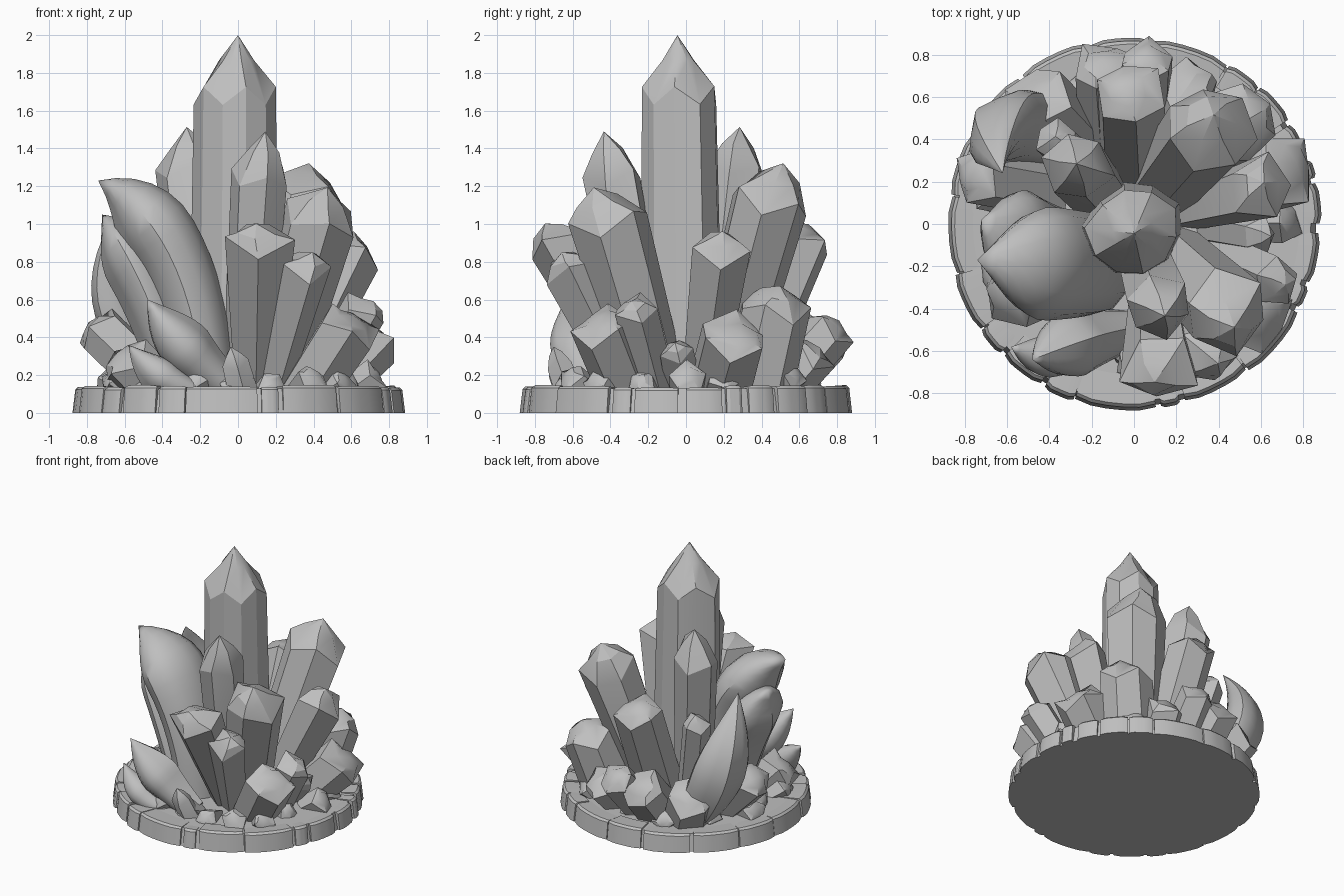
import bpy, bmesh, math, random
from mathutils import Vector, Matrix

random.seed(4)
cube = bpy.data.objects.get("Cube")
if cube:
    bpy.data.objects.remove(cube, do_unlink=True)

stone = bpy.data.materials.new("stone_grey")
stone.use_nodes = True
GREY = (0.52, 0.52, 0.52, 1)
stone.diffuse_color = GREY
stone.node_tree.nodes["Principled BSDF"].inputs["Base Color"].default_value = GREY


def finish(name, bm, smooth):
    # keep every part above the ground
    for v in bm.verts:
        v.co.z = max(v.co.z, 0)
    bmesh.ops.recalc_face_normals(bm, faces=bm.faces)
    mesh = bpy.data.meshes.new(name)
    bm.to_mesh(mesh)
    bm.free()
    mesh.materials.append(stone)
    obj = bpy.data.objects.new(name, mesh)
    bpy.context.collection.objects.link(obj)
    bpy.ops.object.select_all(action="DESELECT")
    obj.select_set(True)
    bpy.context.view_layer.objects.active = obj
    bpy.ops.object.shade_smooth_by_angle(angle=math.radians(smooth))


def loft(bm, rings):
    """Skin a list of vertex rings; a one-vertex ring makes a point."""
    for low, high in zip(rings, rings[1:]):
        n = len(low)
        for i in range(n):
            j = (i + 1) % n
            if len(high) == 1:
                bm.faces.new((low[i], low[j], high[0]))
            else:
                bm.faces.new((low[i], low[j], high[j], high[i]))
    bm.faces.new(rings[0][::-1])


def crystal(name, base, tip, r, r_base, cap, sides=6, zigzag=0.2, lean=0.3, blunt=0.55):
    """Prism widening from base to a zigzag shoulder under a pointed cap."""
    base, tip = Vector(base), Vector(tip)
    turn = (tip - base).to_track_quat("Z", "Y").to_matrix()
    length = (tip - base).length
    spin = random.uniform(0, math.pi)
    wobble = [random.uniform(0.9, 1.1) for _ in range(sides)]
    off = Vector((random.uniform(-1, 1), random.uniform(-1, 1), 0)) * r * lean
    bm = bmesh.new()
    rings = []
    # base ring, shoulder ring, and a facet ring just below the point
    for radius, height, zig, shift in ((r_base, 0, 0, 0), (r, length - cap, zigzag * r, 0),
                                       (r * blunt, length - cap * 0.42, 0, 0.5)):
        ring = []
        for i in range(sides):
            a = spin + math.tau * i / sides
            p = Vector((math.cos(a), math.sin(a), 0)) * radius * wobble[i] + off * shift
            p.z = height + zig * (1 if i % 2 else -1)
            ring.append(bm.verts.new(base + turn @ p))
        rings.append(ring)
    rings.append([bm.verts.new(tip + turn @ (off * 0.5))])
    loft(bm, rings)
    finish(name, bm, 25)


def blade(name, base, bend, tip, width, thick, side, peak=0.5, root=0.6):
    """Curved horn with a ridged, lens-shaped section along a bent path."""
    base, bend, tip, side = map(Vector, (base, bend, tip, side))
    bm = bmesh.new()
    rings = []
    steps, n = 14, 12
    for s in range(steps):
        t = s / steps
        centre = base * (1 - t) ** 2 + bend * 2 * t * (1 - t) + tip * t * t
        along = ((bend - base) * (1 - t) + (tip - bend) * t).normalized()
        across = (side - along * side.dot(along)).normalized()
        out = along.cross(across)
        swell = root + (1 - root) * t / peak if t < peak else math.cos(
            (t - peak) / (1 - peak) * math.pi / 2)
        ring = []
        for i in range(n):
            a = math.tau * i / n
            k = 1.25 if i == n // 4 else 1
            ring.append(bm.verts.new(centre + swell * (
                across * math.cos(a) * width + out * math.sin(a) * thick * k)))
        rings.append(ring)
    rings.append([bm.verts.new(tip)])
    loft(bm, rings)
    finish(name, bm, 40)


# Round floor slab
bm = bmesh.new()
bmesh.ops.create_cone(bm, cap_ends=True, segments=64, radius1=0.86, radius2=0.835,
                      depth=0.13, matrix=Matrix.Translation((0, 0, 0.065)))
finish("floor_slab", bm, 30)

# Rim of uneven curved stone blocks
angle = 0.0
index = 0
while angle < math.tau - 0.05:
    span = min(random.uniform(0.14, 0.5), math.tau - angle)
    gap = random.choice((0.006, 0.012, 0.05))
    outer = random.uniform(0.876, 0.89)
    inner = random.uniform(0.7, 0.76)
    top = random.uniform(0.134, 0.148)
    bm = bmesh.new()
    steps = 5
    rows = []
    for s in range(steps + 1):
        a = angle + gap / 2 + (span - gap) * s / steps
        chip = 0.01 if s in (0, steps) else 0
        profile = ((inner, 0), (outer - chip, 0), (outer - 0.015 - chip, top - 0.015),
                   (outer - 0.03 - chip, top - chip * 0.4), (inner, top - 0.01))
        rows.append([bm.verts.new((r * math.cos(a), r * math.sin(a), z)) for r, z in profile])
    loft(bm, rows)
    bm.faces.new(rows[-1])
    finish(f"rim_block_{index}", bm, 30)
    angle += span
    index += 1

# Central pillar
crystal("main_crystal", (0, -0.025, 0.08), (0, -0.045, 2.0), 0.215, 0.24, 0.32, 10, 0.22, 0, 0.43)

# Tall crystals: base, tip, shoulder radius, base radius, cap length, sides
tall = {
    "back_right_tall": ((-0.15, 0.13, 0.1), (-0.29, 0.3, 1.51), 0.165, 0.14, 0.24, 6),
    "front_tall": ((0.04, -0.17, 0.1), (0.13, -0.44, 1.49), 0.16, 0.13, 0.25, 6),
    "back_left_tall": ((0.13, 0.17, 0.1), (0.40, 0.50, 1.32), 0.225, 0.18, 0.2, 7),
    "front_left_tall": ((0.17, -0.15, 0.1), (0.48, -0.46, 1.2), 0.2, 0.16, 0.18, 6),
    "back_crystal": ((0, 0.27, 0.1), (-0.02, 0.65, 1.0), 0.16, 0.16, 0.08, 6),
    "left_crystal": ((0.25, 0.07, 0.1), (0.64, 0.18, 0.95), 0.16, 0.11, 0.1, 5),
    "front_crystal": ((0.1, -0.25, 0.1), (0.12, -0.73, 1.01), 0.18, 0.11, 0.1, 5),
    "front_left_crystal": ((0.17, -0.28, 0.1), (0.37, -0.65, 0.86), 0.15, 0.1, 0.09, 5),
    "back_right_crystal": ((-0.2, 0.25, 0.1), (-0.38, 0.41, 0.92), 0.1, 0.1, 0.08, 6),
}
for name, spec in tall.items():
    crystal(name, *spec)

# Curved blades on the right side
blade("large_blade", (-0.15, -0.19, 0.08), (-0.24, -0.2, 1.04), (-0.74, -0.17, 1.23),
      0.27, 0.18, (0.1, 1, 0), 0.6, 0.85)
blade("wide_blade", (-0.28, -0.14, 0.08), (-0.48, -0.13, 0.8), (-0.72, 0.02, 1.05),
      0.24, 0.14, (0.1, 1, 0), 0.6, 0.8)
blade("back_blade", (-0.3, 0.4, 0.08), (-0.76, 0.58, 0.55), (-0.62, 0.24, 1.1),
      0.2, 0.13, (0.8, 1, 0), 0.45, 0.8)
blade("front_blade", (-0.02, -0.5, 0.1), (-0.3, -0.55, 0.3), (-0.48, -0.64, 0.6),
      0.16, 0.13, (0.3, -1, 0), 0.5)
blade("front_low_blade", (-0.2, -0.6, 0.1), (-0.4, -0.66, 0.15), (-0.58, -0.58, 0.36),
      0.1, 0.09, (0, 1, 0), 0.5)

# Low chunky crystals around the rim
low = {
    "low_right": ((-0.4, 0.16, 0.1), (-0.79, 0.23, 0.48), 0.14, 0.14, 0.06, 6),
    "low_front_left": ((0.35, -0.3, 0.08), (0.62, -0.47, 0.5), 0.17, 0.16, 0.05, 6),
    "low_left": ((0.42, 0.17, 0.08), (0.76, 0.26, 0.44), 0.18, 0.18, 0.05, 6),
    "mid_left": ((0.4, -0.15, 0.08), (0.7, -0.29, 0.6), 0.12, 0.11, 0.06, 5),
    "low_back_left": ((0.36, 0.36, 0.08), (0.52, 0.5, 0.68), 0.19, 0.2, 0.12, 7),
    "low_back": ((0.02, 0.45, 0.08), (0.06, 0.81, 0.49), 0.13, 0.15, 0.06, 6),
    "low_back_wide": ((-0.1, 0.45, 0.08), (-0.13, 0.78, 0.45), 0.16, 0.17, 0.06, 6),
    "low_back_right": ((-0.3, 0.42, 0.08), (-0.48, 0.62, 0.42), 0.17, 0.18, 0.06, 6),
    "low_right_front": ((-0.4, -0.25, 0.08), (-0.62, -0.36, 0.33), 0.16, 0.17, 0.06, 6),
    "low_side": ((0.35, 0.0, 0.08), (0.64, -0.06, 0.38), 0.09, 0.1, 0.07, 5),
    "back_spike": ((0.2, 0.45, 0.08), (0.27, 0.7, 0.36), 0.15, 0.16, 0.06, 5),
    "front_pebble": ((0.03, -0.6, 0.08), (-0.04, -0.7, 0.35), 0.07, 0.08, 0.1, 5),
}
for name, spec in low.items():
    crystal(name, *spec)

# Small shards scattered between the large crystals
for i in range(20):
    a = math.tau * (i + random.uniform(-0.3, 0.3)) / 20
    r = random.uniform(0.58, 0.68)
    out = Vector((math.cos(a), math.sin(a), 0))
    crystal(f"shard_{i}", out * (r - 0.1) + Vector((0, 0, 0.08)),
            out * (r + 0.08) + Vector((0, 0, random.uniform(0.16, 0.22))),
            random.uniform(0.07, 0.1), 0.09, 0.03, 5)
